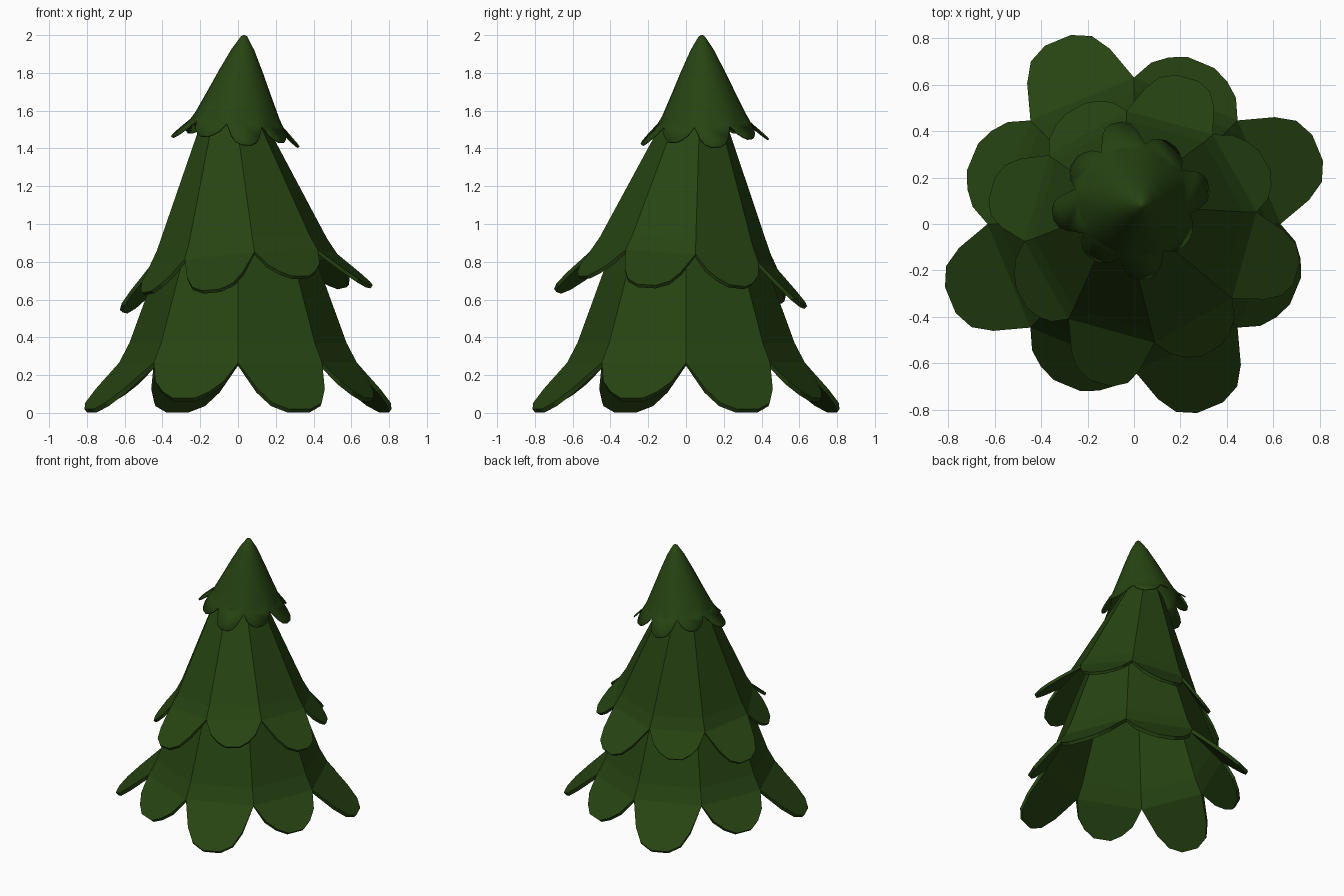
import bpy, bmesh, math
from mathutils import Vector, Matrix

if "Cube" in bpy.data.objects:
    bpy.data.objects.remove(bpy.data.objects["Cube"])

green = bpy.data.materials.new("pine_green")
green.diffuse_color = (0.02, 0.058, 0.006, 1)
green.use_nodes = True
green.node_tree.nodes["Principled BSDF"].inputs["Base Color"].default_value = green.diffuse_color

VALLEY_R, VALLEY_Z = 0.63, 0.265
HALF = math.pi / 8
FLAT = VALLEY_R * math.cos(HALF)
# petal half outlines: (outward, sideways), and downward slope
LONG = ([(0.735, 0.193), (0.816, 0.142), (0.855, 0.06)], 0.90)
SHORT = ([(0.67, 0.197), (0.72, 0.135), (0.752, 0.062)], 1.1)


def tier(name, profile, scale, spin, lean, place, sub=1, smooth=False):
    """Eight-sided hollow skirt; profile runs from the kink upwards."""
    bm = bmesh.new()
    n = 8 * sub
    rings = []
    # wall rings, lowest one straight-sided so petals attach flat
    ring = []
    for i in range(n):
        k, f = divmod(i, sub)
        a = Vector((math.cos(k * 2 * HALF), math.sin(k * 2 * HALF), 0)) * VALLEY_R
        b = Vector((math.cos((k + 1) * 2 * HALF), math.sin((k + 1) * 2 * HALF), 0)) * VALLEY_R
        p = a.lerp(b, f / sub)
        ring.append(bm.verts.new((p.x, p.y, VALLEY_Z)))
    rings.append(ring)
    for r, z in profile:
        rings.append([bm.verts.new((r * math.cos(2 * math.pi * i / n),
                                    r * math.sin(2 * math.pi * i / n), z)) for i in range(n)])
    for lo, hi in zip(rings, rings[1:]):
        for i in range(n):
            j = (i + 1) % n
            bm.faces.new((lo[i], lo[j], hi[j], hi[i]))
    if profile[-1][0] < 0.05:
        bm.faces.new(rings[-1])
    # petals, long and short in turn
    for k in range(8):
        pts, slope = LONG if k % 2 == 0 else SHORT
        ang = (2 * k + 1) * HALF
        u = Vector((math.cos(ang), math.sin(ang), 0))
        t = Vector((-u.y, u.x, 0))
        path = [(a, -b) for a, b in pts] + [(a, b) for a, b in reversed(pts)]
        tip = [bm.verts.new(u * a + t * b + Vector((0, 0, VALLEY_Z - (a - FLAT) * slope)))
               for a, b in path]
        top = [rings[0][(k * sub + s) % n] for s in range(sub, -1, -1)]
        bm.faces.new(tip + top)
    turn = Vector((0, 0, 1)).rotation_difference(Vector((lean[0], lean[1], 1))).to_matrix().to_4x4()
    bm.transform(Matrix.Translation(place) @ turn @ Matrix.Rotation(math.radians(spin), 4, 'Z')
                 @ Matrix.Scale(scale, 4))
    me = bpy.data.meshes.new(name)
    bm.to_mesh(me)
    bm.free()
    me.materials.append(green)
    ob = bpy.data.objects.new(name, me)
    bpy.context.collection.objects.link(ob)
    if smooth:
        bpy.ops.object.select_all(action='DESELECT')
        ob.select_set(True)
        bpy.context.view_layer.objects.active = ob
        bpy.ops.object.shade_smooth_by_angle(angle=math.radians(30))
    # thin shell growing inwards
    mod = ob.modifiers.new("thickness", 'SOLIDIFY')
    mod.thickness = 0.025 * scale
    mod.offset = -1
    return ob


tier("lower_branches", [(0.575, 0.37), (0.44, 0.74), (0.32, 1.05)],
     1.0, 0, (0, 0), (0, 0, 0))
tier("middle_branches", [(0.57, 0.37), (0.235, 1.137), (0.17, 1.28)],
     0.8, -38, (-0.08, 0.085), (0.045, -0.03, 0.595))
tier("top_branches", [(0.555, 0.37), (0.43, 0.64), (0.29, 0.95), (0.15, 1.24), (0.04, 1.415), (0.012, 1.43)],
     0.4, -12.5, (0.085, -0.03), (-0.015, 0.1, 1.43), sub=4, smooth=True)
